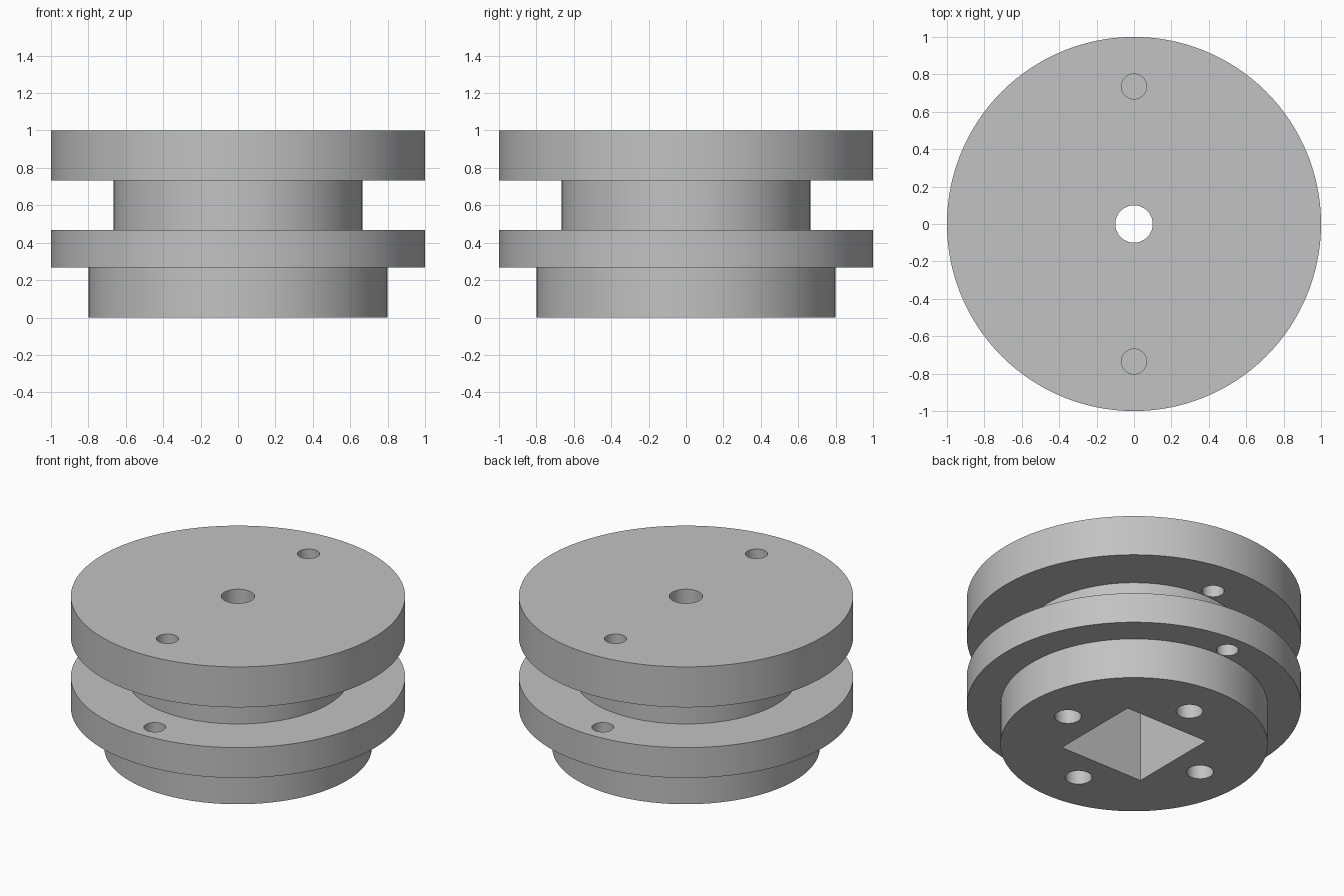
import bpy, bmesh
from math import pi
from mathutils import Matrix, Vector

cube = bpy.data.objects.get("Cube")
if cube:
    bpy.data.objects.remove(cube, do_unlink=True)

# Material
grey = bpy.data.materials.new("plain_grey")
grey.use_nodes = True
colour = (0.54, 0.54, 0.54, 1)
grey.diffuse_color = colour
grey.node_tree.nodes["Principled BSDF"].inputs["Base Color"].default_value = colour


def make_object(name, bm):
    bmesh.ops.recalc_face_normals(bm, faces=bm.faces)
    mesh = bpy.data.meshes.new(name)
    bm.to_mesh(mesh)
    bm.free()
    mesh.materials.append(grey)
    obj = bpy.data.objects.new(name, mesh)
    bpy.context.collection.objects.link(obj)
    return obj


def lathe(name, profile, steps):
    bm = bmesh.new()
    verts = [bm.verts.new((r, 0, z)) for r, z in profile]
    edges = [bm.edges.new(pair) for pair in zip(verts, verts[1:])]
    bmesh.ops.spin(bm, geom=verts + edges, cent=(0, 0, 0), axis=(0, 0, 1),
                   angle=2 * pi, steps=steps, use_merge=True)
    bmesh.ops.remove_doubles(bm, verts=bm.verts, dist=1e-5)
    # close both ends with flat caps
    bmesh.ops.holes_fill(bm, edges=[e for e in bm.edges if e.is_boundary], sides=0)
    return make_object(name, bm)


def add_hole(bm, x, y, radius, low, high):
    bmesh.ops.create_cone(bm, cap_ends=True, segments=48, radius1=radius,
                          radius2=radius, depth=high - low,
                          matrix=Matrix.Translation((x, y, (low + high) / 2)))


def cut(target, cutter):
    cutter.hide_render = True
    mod = target.modifiers.new("cut", 'BOOLEAN')
    mod.operation = 'DIFFERENCE'
    mod.solver = 'EXACT'
    mod.object = cutter
    bpy.context.view_layer.objects.active = target
    bpy.ops.object.modifier_apply(modifier=mod.name)
    bpy.data.objects.remove(cutter, do_unlink=True)


# Turned body: base, lower flange, core and upper flange
BASE, LOWER, CORE, TOP = 0.267, 0.467, 0.733, 1.0
body = lathe("grooved_hub", [
    (0.8, 0), (0.8, BASE), (1, BASE), (1, LOWER),
    (0.665, LOWER), (0.665, CORE), (1, CORE), (1, TOP)], 128)

# Square pocket in the underside
bm = bmesh.new()
bmesh.ops.create_cube(bm, size=1)
bmesh.ops.transform(bm, verts=bm.verts, matrix=Matrix.Translation((0, 0, 0.25))
                    @ Matrix.Diagonal((0.612, 0.612, 0.7, 1)))
cut(body, make_object("pocket_cutter", bm))

# Centre bore
bm = bmesh.new()
add_hole(bm, 0, 0, 0.1, 0.5, 1.1)
cut(body, make_object("bore_cutter", bm))

# Flange holes and the four screw holes in the base
bm = bmesh.new()
for side in (-1, 1):
    add_hole(bm, 0, side * 0.735, 0.067, 0.6, 1.1)
    add_hole(bm, 0, side * 0.868, 0.066, 0.2, 0.55)
    add_hole(bm, 0, side * 0.516, 0.08, -0.1, 0.4)
    add_hole(bm, side * 0.516, 0, 0.08, -0.1, 0.4)
cut(body, make_object("hole_cutter", bm))

# Smooth round walls with sharp rims
bpy.ops.object.select_all(action='DESELECT')
body.select_set(True)
bpy.context.view_layer.objects.active = body
bpy.ops.object.shade_smooth_by_angle(angle=pi / 6)
